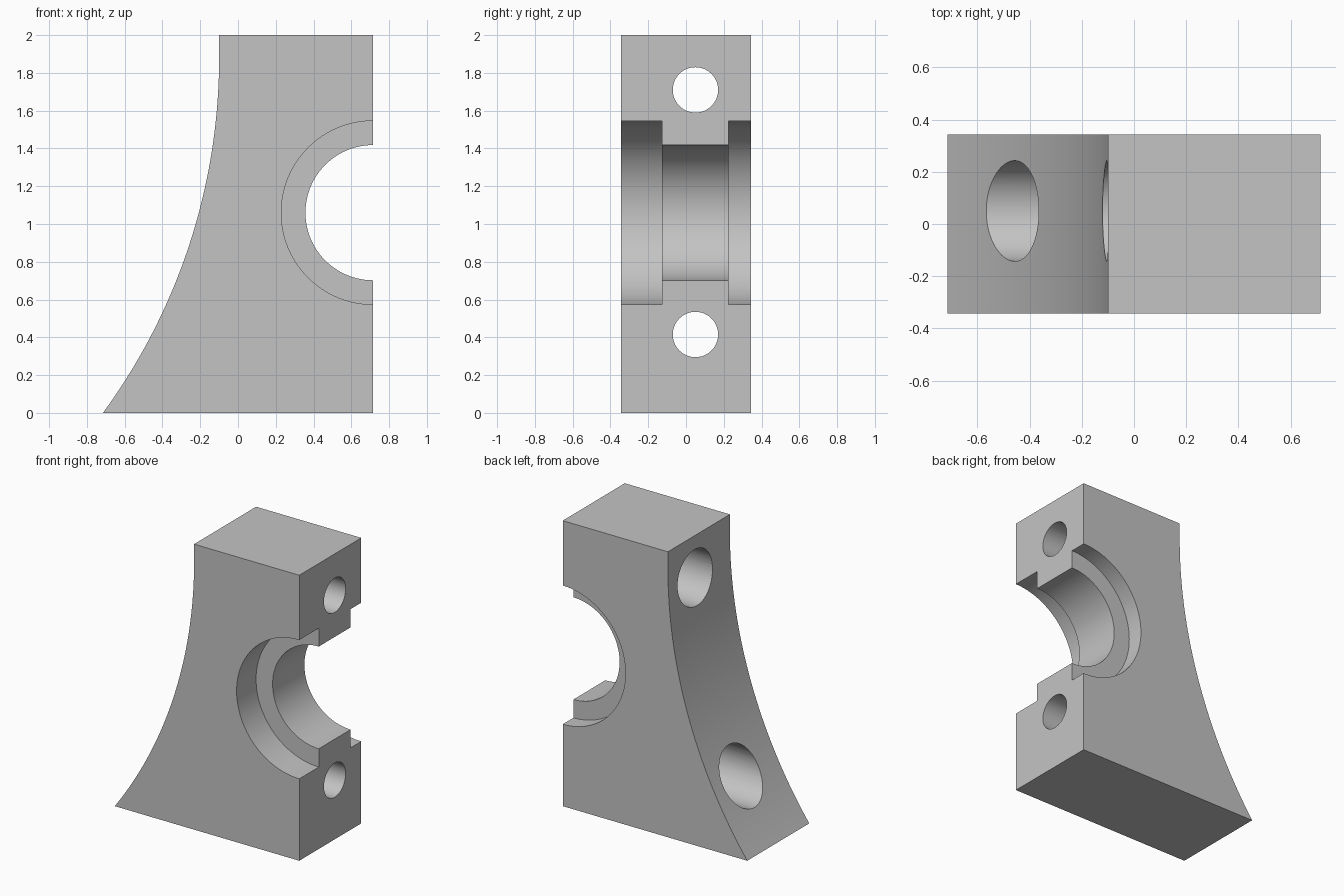
import bpy, bmesh
from math import sin, cos, asin, pi
from mathutils import Matrix

cube = bpy.data.objects.get("Cube")
if cube:
    bpy.data.objects.remove(cube)

HALF_X, HALF_Y, HEIGHT = 0.715, 0.343, 2.0
NECK_X = -0.10                    # back wall at the top
ARC_Z, ARC_R = 1.88, 3.181        # concave flank: start height and radius
BORE_Z, BORE_R, RECESS_R = 1.06, 0.358, 0.486
HOLE_Y, HOLE_R, HEAD_R, SEAT_X = 0.05, 0.12, 0.193, 0.35

steel = bpy.data.materials.new("plain_grey")
steel.use_nodes = True
grey = (0.55, 0.55, 0.55, 1)
steel.diffuse_color = grey
steel.node_tree.nodes["Principled BSDF"].inputs["Base Color"].default_value = grey


def make_object(name, bm):
    bmesh.ops.recalc_face_normals(bm, faces=bm.faces)
    mesh = bpy.data.meshes.new(name)
    bm.to_mesh(mesh)
    bm.free()
    mesh.materials.append(steel)
    obj = bpy.data.objects.new(name, mesh)
    bpy.context.collection.objects.link(obj)
    return obj


def cut_cylinder(target, axis, radius, start, end, across, z, sides=64):
    """Cut a round hole along x or y between start and end."""
    bm = bmesh.new()
    bmesh.ops.create_cone(bm, cap_ends=True, segments=sides,
                          radius1=radius, radius2=radius, depth=end - start)
    mid = (start + end) / 2
    if axis == "X":
        turn, place = Matrix.Rotation(pi / 2, 4, "Y"), (mid, across, z)
    else:
        turn, place = Matrix.Rotation(pi / 2, 4, "X"), (across, mid, z)
    bm.transform(Matrix.Translation(place) @ turn)
    cutter = make_object("hole_cutter", bm)
    cutter.hide_render = True
    mod = target.modifiers.new("hole", "BOOLEAN")
    mod.operation, mod.solver, mod.object = "DIFFERENCE", "EXACT", cutter
    bpy.context.view_layer.objects.active = target
    bpy.ops.object.modifier_apply(modifier=mod.name)
    bpy.data.objects.remove(cutter)


# Block body: side profile with a concave flank, extruded through its depth
profile = [(HALF_X, 0), (HALF_X, HEIGHT), (NECK_X, HEIGHT)]
steps, sweep = 40, asin(ARC_Z / ARC_R)
for i in range(steps + 1):
    a = sweep * i / steps
    profile.append((NECK_X - ARC_R * (1 - cos(a)), ARC_Z - ARC_R * sin(a)))
bm = bmesh.new()
face = bm.faces.new([bm.verts.new((x, -HALF_Y, z)) for x, z in profile])
extruded = bmesh.ops.extrude_face_region(bm, geom=[face])["geom"]
bmesh.ops.translate(bm, vec=(0, 2 * HALF_Y, 0),
                    verts=[v for v in extruded if isinstance(v, bmesh.types.BMVert)])
body = make_object("bearing_block", bm)

# Half-round bore with a wider recess at each end
cut_cylinder(body, "Y", BORE_R, -0.5, 0.5, HALF_X, BORE_Z, 96)
cut_cylinder(body, "Y", RECESS_R, -0.5, -0.127, HALF_X, BORE_Z, 96)
cut_cylinder(body, "Y", RECESS_R, 0.225, 0.5, HALF_X, BORE_Z, 96)

# Bolt holes, each with a wide counterbore opening on the curved flank
for z in (0.415, 1.71):
    cut_cylinder(body, "X", HOLE_R, -1, 1, HOLE_Y, z)
    cut_cylinder(body, "X", HEAD_R, -1, SEAT_X, HOLE_Y, z)

# Smooth curves, crisp edges
bpy.ops.object.select_all(action="DESELECT")
body.select_set(True)
bpy.context.view_layer.objects.active = body
bpy.ops.object.shade_smooth_by_angle(angle=pi / 6)
